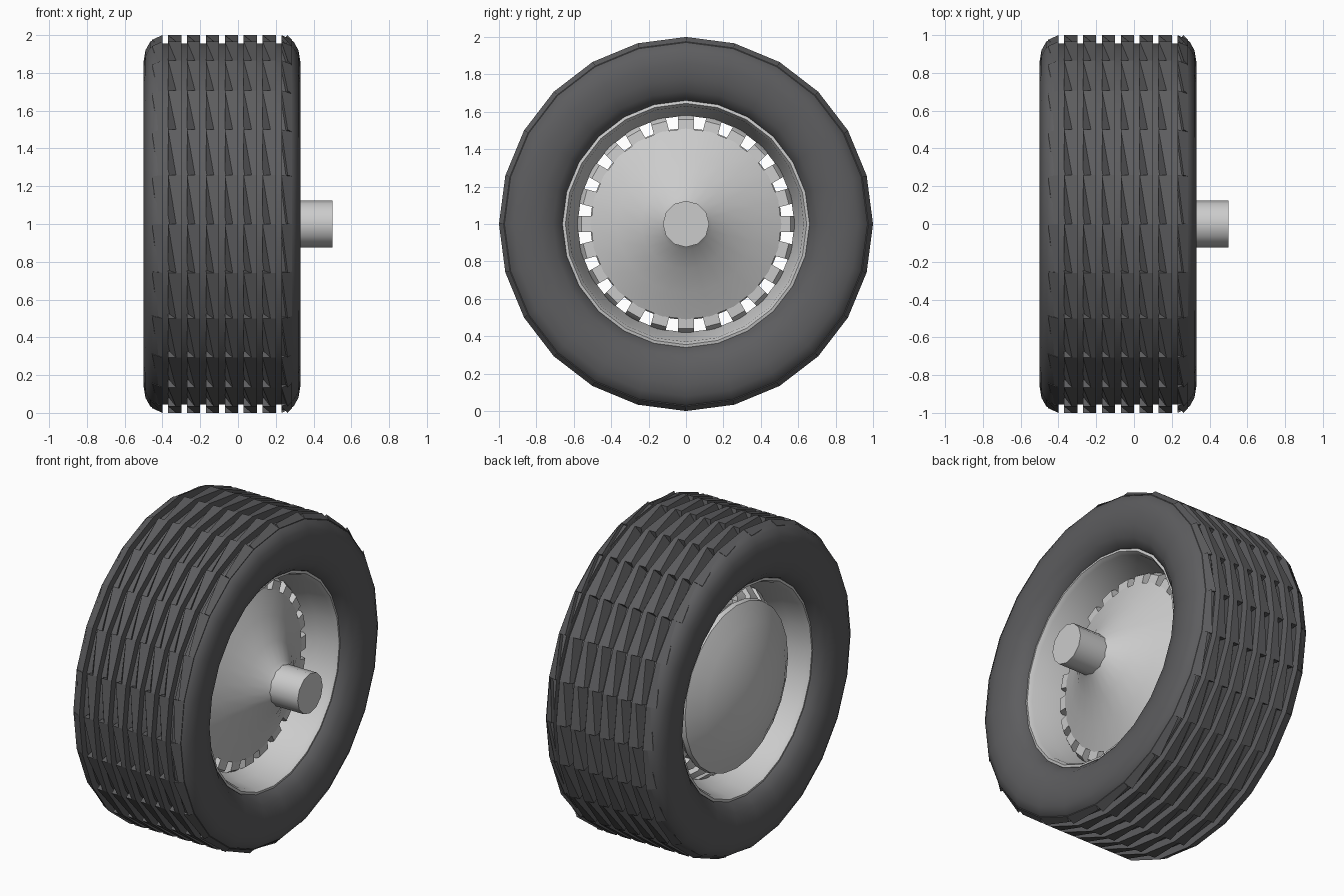
import bpy, bmesh, math

if "Cube" in bpy.data.objects:
    bpy.data.objects.remove(bpy.data.objects["Cube"])

CZ = 1.0      # axle height
SEG = 24      # tread pitches and spokes around the wheel
MID = -0.085  # middle plane of the tyre

rubber = bpy.data.materials.new("rubber")
rubber.diffuse_color = (0.11, 0.11, 0.115, 1)
rubber.use_nodes = True
rubber.node_tree.nodes["Principled BSDF"].inputs["Base Color"].default_value = rubber.diffuse_color


def pos(x, r, a):
    return (x, r * math.cos(a), CZ + r * math.sin(a))


def finish(name, bm, mat=None, angle=35):
    bmesh.ops.remove_doubles(bm, verts=bm.verts, dist=1e-5)
    bmesh.ops.recalc_face_normals(bm, faces=bm.faces)
    me = bpy.data.meshes.new(name)
    bm.to_mesh(me)
    bm.free()
    ob = bpy.data.objects.new(name, me)
    bpy.context.collection.objects.link(ob)
    if mat:
        me.materials.append(mat)
    bpy.ops.object.select_all(action='DESELECT')
    ob.select_set(True)
    bpy.context.view_layer.objects.active = ob
    bpy.ops.object.shade_smooth_by_angle(angle=math.radians(angle))
    return ob


def lathe(name, profile, seg, mat=None, closed=False, angle=35):
    """Spin an (x, radius) profile about the axle."""
    bm = bmesh.new()
    rings = [[bm.verts.new(pos(x, r, 2 * math.pi * i / seg)) for i in range(seg)]
             for x, r in profile if r > 0]
    pairs = list(zip(rings, rings[1:]))
    if closed:
        pairs.append((rings[-1], rings[0]))
    for a, b in pairs:
        for i in range(seg):
            j = (i + 1) % seg
            bm.faces.new((a[i], a[j], b[j], b[i]))
    # close ends that reach the axle
    for end, ring in ((profile[0], rings[0]), (profile[-1], rings[-1])):
        if end[1] == 0:
            c = bm.verts.new((end[0], 0, CZ))
            for i in range(seg):
                bm.faces.new((c, ring[i], ring[(i + 1) % seg]))
    return finish(name, bm, mat, angle)


def hexa(bm, pts):
    """Box from 4 bottom and 4 top (x, r, angle) corners."""
    v = [bm.verts.new(pos(*p)) for p in pts]
    for f in ((0, 1, 2, 3), (4, 5, 6, 7), (0, 1, 5, 4), (1, 2, 6, 5),
              (2, 3, 7, 6), (3, 0, 4, 7)):
        bm.faces.new([v[i] for i in f])


# Tyre carcass: half profile mirrored about the middle plane
half = [(0.315, 0.655), (0.345, 0.665), (0.385, 0.71), (0.41, 0.78),
        (0.415, 0.86), (0.405, 0.92), (0.38, 0.965), (0.345, 0.985),
        (0.315, 0.985), (0.315, 0.955)]
prof = [(MID + x, r) for x, r in half] + [(MID - x, r) for x, r in reversed(half)]
lathe("tyre_carcass", prof, SEG, rubber, closed=True)

# Tread ribs: rows of saw-toothed blocks
bm = bmesh.new()
step = 2 * math.pi / SEG
rows = [(-0.37 + 0.1 * k, -0.30 + 0.1 * k, 1.0, 1.0) for k in range(6)]
rows += [(-0.455, -0.40, 0.975, 1.0), (0.23, 0.285, 1.0, 0.975)]
for x0, x1, r0, r1 in rows:
    cut = 0.6 * (x1 - x0)
    for i in range(SEG):
        a, b = i * step, (i + 1) * step
        hexa(bm, [(x0, 0.945, a), (x1, 0.945, a), (x1, 0.945, b), (x0, 0.945, b),
                  (x0, r0, a), (x1, r1, a), (x1, r1, b), (x0 + cut, max(r0, 0.985), b)])
finish("tread_blocks", bm, rubber, 25)

# Rim barrel with rolled lips on both sides
lathe("rim_barrel", [
    (0.21, 0.675), (0.245, 0.665), (0.25, 0.645), (0.225, 0.63), (0.12, 0.615),
    (0.04, 0.58), (-0.22, 0.58), (-0.30, 0.615), (-0.395, 0.63), (-0.42, 0.645),
    (-0.415, 0.665), (-0.38, 0.675), (-0.22, 0.64), (0.04, 0.64)],
    SEG, closed=True)

# Spokes: short arched blocks between hub drum and barrel
bm = bmesh.new()
side = [(-0.30, 0.48), (-0.29, 0.52), (-0.20, 0.59), (0.03, 0.59),
        (0.08, 0.56), (0.085, 0.48)]
for i in range(SEG):
    a = i * step
    ends = []
    for s in (-1, 1):
        ends.append([bm.verts.new(pos(x, r, a + s * 0.042 / r)) for x, r in side])
    bm.faces.new(ends[0])
    bm.faces.new(ends[1])
    for k in range(len(side)):
        m = (k + 1) % len(side)
        bm.faces.new((ends[0][k], ends[0][m], ends[1][m], ends[1][k]))
finish("spokes", bm, None, 50)

# Hub: domed outer cap, drum and inner cone
lathe("hub", [
    (-0.50, 0), (-0.49, 0.13), (-0.46, 0.27), (-0.41, 0.40), (-0.35, 0.51),
    (-0.32, 0.515), (-0.30, 0.50), (0.06, 0.50), (0.085, 0.51),
    (0.15, 0.37), (0.22, 0.24), (0.29, 0.14), (0.31, 0.12)], SEG)

# Axle stub
lathe("axle", [(0.27, 0), (0.27, 0.124), (0.50, 0.124), (0.50, 0)], 12)
